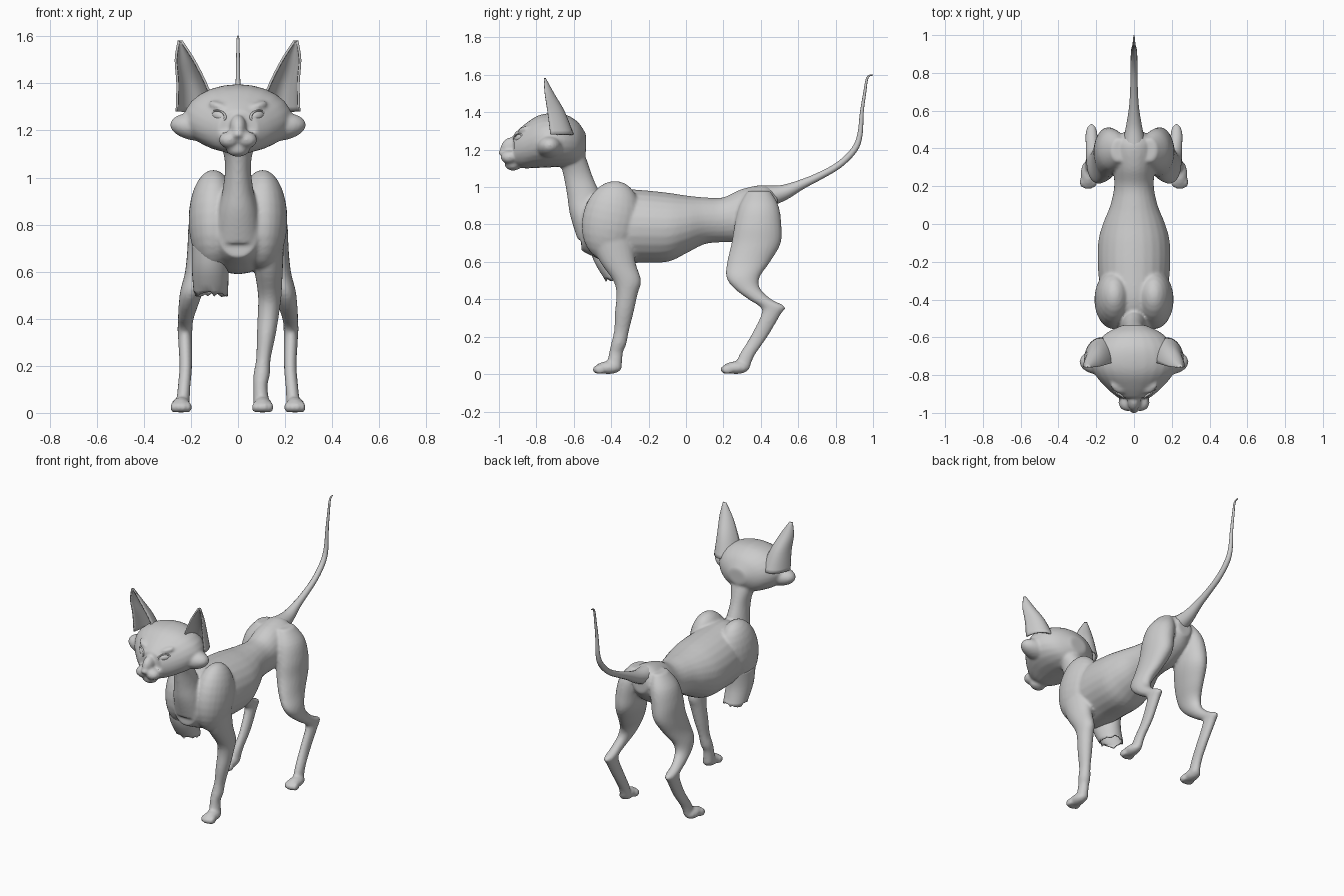
import bpy
import bmesh
import math
import random
from mathutils import Euler, Matrix, Vector

random.seed(4)
cube = bpy.data.objects.get("Cube")
if cube:
    bpy.data.objects.remove(cube, do_unlink=True)

skin = bpy.data.materials.new("grey_skin")
skin.use_nodes = True
skin.diffuse_color = (0.6, 0.6, 0.6, 1)
skin.node_tree.nodes["Principled BSDF"].inputs["Base Color"].default_value = (0.6, 0.6, 0.6, 1)


def finish(name, bm):
    """Turn a bmesh into a smooth shaded object."""
    bmesh.ops.recalc_face_normals(bm, faces=bm.faces[:])
    for face in bm.faces:
        face.smooth = True
    mesh = bpy.data.meshes.new(name)
    bm.to_mesh(mesh)
    bm.free()
    mesh.materials.append(skin)
    obj = bpy.data.objects.new(name, mesh)
    bpy.context.collection.objects.link(obj)
    return obj


def spline(points, steps=4):
    """Catmull-Rom interpolation through tuples of any length."""
    rows = [Vector(p) for p in points]
    out = []
    for i in range(len(rows) - 1):
        a, b = rows[max(i - 1, 0)], rows[i]
        c, d = rows[i + 1], rows[min(i + 2, len(rows) - 1)]
        for s in range(steps):
            t = s / steps
            out.append(0.5 * (2 * b + (c - a) * t + (2 * a - 5 * b + 4 * c - d) * t * t
                              + (3 * b - a - 3 * c + d) * t ** 3))
    out.append(rows[-1])
    return out


def loft(bm, sections, along="z", side=1, capped=True, sides=24):
    """Skin elliptical sections (x, y, z, radius, radius) lying across an axis."""
    rings = []
    for x, y, z, ru, rv in spline(sections):
        ring = []
        for k in range(sides):
            angle = math.tau * k / sides
            u, v = ru * math.cos(angle), rv * math.sin(angle)
            offset = (u, v, 0) if along == "z" else (u, 0, v)
            ring.append(bm.verts.new(Vector((side * x, y, z)) + Vector(offset)))
        rings.append(ring)
    for low, high in zip(rings, rings[1:]):
        for k in range(sides):
            n = (k + 1) % sides
            bm.faces.new((low[k], low[n], high[n], high[k]))
    if capped:
        bm.faces.new(rings[0])
        bm.faces.new(rings[-1])
    return rings


def blob(bm, centre, radii, turn=(0, 0, 0), side=1):
    """Ellipsoid, mirrored across x when side is -1."""
    x, y, z = centre
    rx, ry, rz = turn
    matrix = Matrix.LocRotScale(Vector((side * x, y, z)),
                                Euler((rx, side * ry, side * rz)), Vector(radii))
    bmesh.ops.create_uvsphere(bm, u_segments=24, v_segments=14, radius=1, matrix=matrix)


def paw(bm, x, y, side=1):
    """Foot pad with four toes pointing forward."""
    blob(bm, (x, y, 0.034), (0.04, 0.07, 0.034), side=side)
    for i in range(4):
        spread = i - 1.5
        blob(bm, (x + spread * 0.021, y - 0.06 + abs(spread) * 0.01, 0.024),
             (0.014, 0.03, 0.024), side=side)


body = bmesh.new()

# Torso
loft(body, [(0, -0.56, 0.76, 0.08, 0.10), (0, -0.50, 0.79, 0.14, 0.16),
            (0, -0.40, 0.79, 0.17, 0.20), (0, -0.25, 0.79, 0.19, 0.195),
            (0, -0.10, 0.785, 0.19, 0.185), (0, 0, 0.80, 0.165, 0.155),
            (0, 0.10, 0.82, 0.125, 0.125), (0, 0.20, 0.825, 0.105, 0.12),
            (0, 0.30, 0.85, 0.11, 0.14), (0, 0.42, 0.89, 0.11, 0.12),
            (0, 0.49, 0.91, 0.05, 0.06)], along="y")

# Neck
loft(body, [(0, -0.50, 0.72, 0.10, 0.08), (0, -0.53, 0.85, 0.085, 0.09),
            (0, -0.545, 0.95, 0.065, 0.09), (0, -0.575, 1.05, 0.055, 0.078),
            (0, -0.60, 1.13, 0.07, 0.075), (0, -0.63, 1.20, 0.10, 0.08)])

# Skull, tapering to the muzzle
loft(body, [(0, -0.535, 1.235, 0.06, 0.05), (0, -0.58, 1.24, 0.15, 0.11),
            (0, -0.65, 1.25, 0.21, 0.14), (0, -0.73, 1.25, 0.23, 0.145),
            (0, -0.80, 1.24, 0.205, 0.138), (0, -0.87, 1.215, 0.145, 0.115),
            (0, -0.92, 1.20, 0.085, 0.085)], along="y")
blob(body, (0, -0.935, 1.215), (0.035, 0.06, 0.05), (0.6, 0, 0))
blob(body, (0, -0.985, 1.183), (0.024, 0.018, 0.017))
blob(body, (0, -0.925, 1.12), (0.05, 0.045, 0.032))

for side in (1, -1):
    # Face and shoulders
    blob(body, (0.036, -0.945, 1.16), (0.046, 0.046, 0.036), side=side)
    blob(body, (0.17, -0.73, 1.215), (0.12, 0.07, 0.06), (0, -0.1, 0), side)
    blob(body, (0.08, -0.865, 1.303), (0.05, 0.03, 0.018), (0, -0.3, 0.5), side)
    blob(body, (0.105, -0.40, 0.82), (0.105, 0.155, 0.215), (-0.2, 0, 0), side)

    # Hind leg
    loft(body, [(0.08, 0.39, 0.98, 0.04, 0.06), (0.11, 0.39, 0.90, 0.075, 0.105),
                (0.13, 0.385, 0.80, 0.08, 0.125), (0.14, 0.375, 0.70, 0.075, 0.132),
                (0.165, 0.335, 0.60, 0.06, 0.115), (0.195, 0.305, 0.52, 0.05, 0.09),
                (0.21, 0.325, 0.46, 0.042, 0.07), (0.222, 0.395, 0.40, 0.034, 0.062),
                (0.225, 0.462, 0.36, 0.032, 0.068), (0.225, 0.455, 0.32, 0.03, 0.052),
                (0.222, 0.39, 0.20, 0.027, 0.046), (0.23, 0.325, 0.10, 0.027, 0.042),
                (0.235, 0.30, 0.03, 0.03, 0.04)], side=side)
    paw(body, 0.242, 0.268, side)

# Left foreleg
loft(body, [(0.12, -0.40, 0.72, 0.075, 0.12), (0.13, -0.365, 0.60, 0.06, 0.095),
            (0.135, -0.315, 0.50, 0.05, 0.075), (0.13, -0.315, 0.43, 0.046, 0.057),
            (0.12, -0.33, 0.33, 0.04, 0.05), (0.108, -0.345, 0.23, 0.031, 0.04),
            (0.10, -0.36, 0.16, 0.035, 0.041), (0.095, -0.375, 0.11, 0.03, 0.037),
            (0.10, -0.385, 0.03, 0.036, 0.042)])
paw(body, 0.105, -0.415)

# Fuse the body parts into one skin
body_obj = finish("body", body)
remesh = body_obj.modifiers.new("fuse", "REMESH")
remesh.mode = "VOXEL"
remesh.voxel_size = 0.009
remesh.use_smooth_shade = True
soften = body_obj.modifiers.new("soften", "SMOOTH")
soften.factor = 0.5
soften.iterations = 5

# Hollow right foreleg stump with a ragged rim
stump = bmesh.new()
rings = loft(stump, [(-0.12, -0.41, 0.72, 0.075, 0.11), (-0.118, -0.40, 0.61, 0.078, 0.095),
                     (-0.115, -0.355, 0.50, 0.072, 0.075)], capped=False, sides=32)
for vert in rings[-1]:
    vert.co.z += random.uniform(-0.008, 0.016)
shell = finish("right_foreleg_stump", stump).modifiers.new("wall", "SOLIDIFY")
shell.thickness = 0.008

# Cupped ears: centre x, front edge y, z, half width, depth
ear_rows = spline([(0.175, -0.725, 1.28, 0.085, 0.12), (0.197, -0.74, 1.40, 0.06, 0.088),
                   (0.226, -0.755, 1.50, 0.038, 0.045), (0.246, -0.76, 1.58, 0.006, 0.006)])
for side, label in ((1, "left"), (-1, "right")):
    ear = bmesh.new()
    grid = []
    for x, y, z, width, depth in ear_rows:
        angles = [math.pi * k / 16 for k in range(17)]
        grid.append([ear.verts.new((side * (x + width * math.cos(a)),
                                    y + depth * math.sin(a), z)) for a in angles])
    for low, high in zip(grid, grid[1:]):
        for k in range(16):
            ear.faces.new((low[k], low[k + 1], high[k + 1], high[k]))
    wall = finish(label + "_ear", ear).modifiers.new("wall", "SOLIDIFY")
    wall.thickness = 0.01
    wall.offset = 0

    # Closed eyes with a raised almond rim
    eye = bmesh.new()
    blob(eye, (0.082, -0.892, 1.262), (0.034, 0.016, 0.02), (0, -0.25, 0.65), side)
    finish(label + "_eye", eye)
    bpy.ops.mesh.primitive_torus_add(
        major_radius=0.036, minor_radius=0.006, major_segments=32, minor_segments=8,
        location=(side * 0.082, -0.897, 1.262))
    rim = bpy.context.object
    rim.name = label + "_eyelid"
    turn = Euler((0, side * -0.25, side * 0.65)).to_matrix()
    rim.rotation_euler = (turn @ Euler((math.pi / 2, 0, 0)).to_matrix()).to_euler()
    rim.scale = (1, 0.6, 1)
    rim.data.materials.append(skin)
    bpy.ops.object.shade_smooth()

# Tail: a tapered tube along a side profile of y, z, radius
path = bpy.data.curves.new("tail", "CURVE")
path.dimensions = "3D"
path.bevel_depth = 1
path.bevel_resolution = 4
path.use_fill_caps = True
tail_points = spline([(0.43, 0.95, 0.06), (0.52, 0.97, 0.042), (0.62, 1.015, 0.026),
                      (0.72, 1.062, 0.02), (0.82, 1.12, 0.018), (0.90, 1.20, 0.017),
                      (0.93, 1.28, 0.014), (0.94, 1.40, 0.01), (0.955, 1.50, 0.008),
                      (0.97, 1.585, 0.006), (1, 1.60, 0.003)])
strand = path.splines.new("POLY")
strand.points.add(len(tail_points) - 1)
for point, (y, z, radius) in zip(strand.points, tail_points):
    point.co = (0, y, z, 1)
    point.radius = radius
strand.use_smooth = True
path.materials.append(skin)
tail = bpy.data.objects.new("tail", path)
bpy.context.collection.objects.link(tail)
bpy.ops.object.select_all(action="DESELECT")
tail.select_set(True)
bpy.context.view_layer.objects.active = tail
bpy.ops.object.convert(target="MESH")
